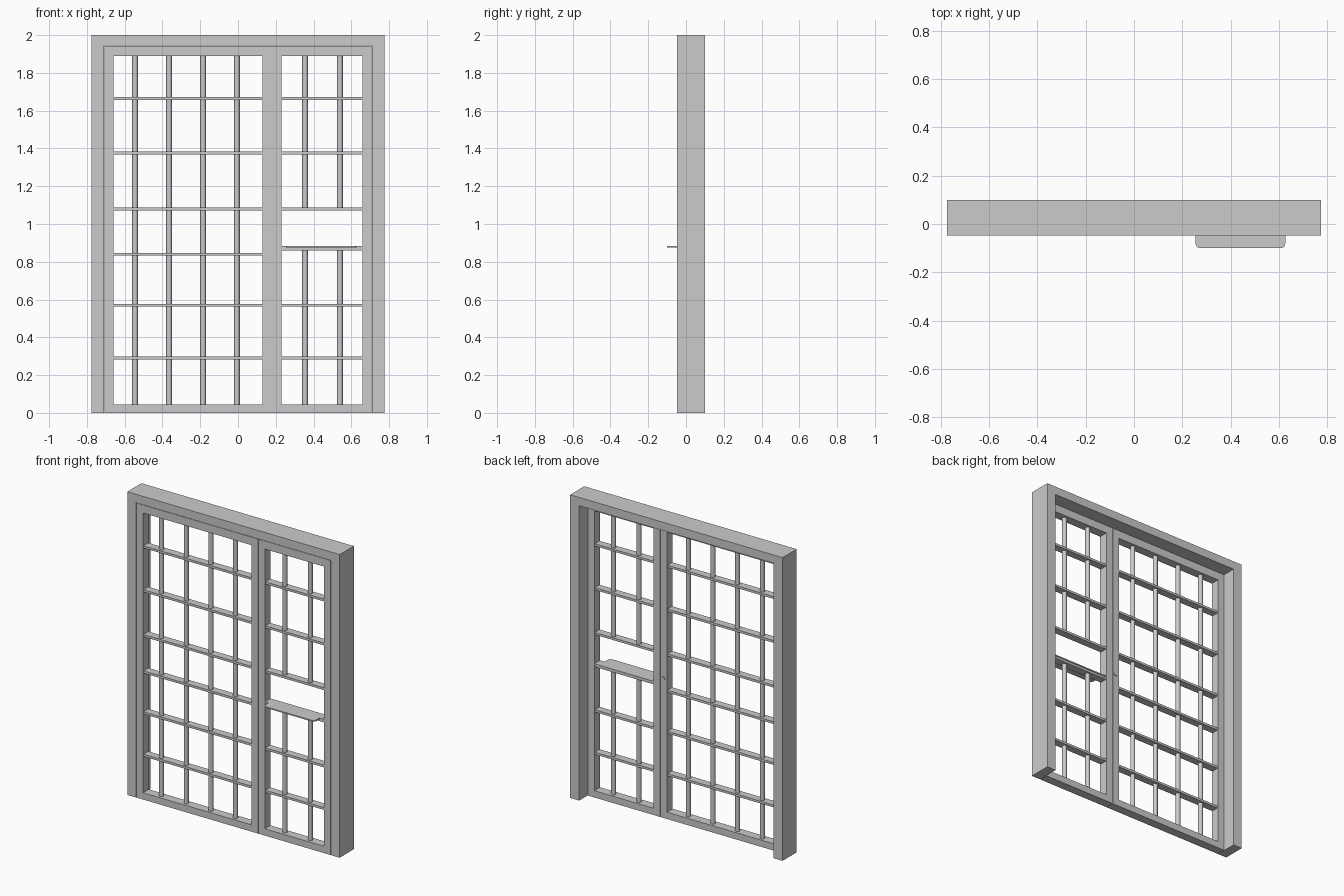
import bpy, bmesh, math
from mathutils import Matrix, Vector

if "Cube" in bpy.data.objects:
    bpy.data.objects.remove(bpy.data.objects["Cube"])

W, H = 0.775, 2.0            # outer half width, height
YF, YB = -0.047, 0.10        # frame front and back
YD = 0.012                   # back face of the door leaves
IX, IZ = 0.71, 1.945         # inside of outer frame
GAP = 0.002


def finish(name, bm, smooth=False):
    bmesh.ops.recalc_face_normals(bm, faces=bm.faces)
    me = bpy.data.meshes.new(name)
    bm.to_mesh(me)
    bm.free()
    ob = bpy.data.objects.new(name, me)
    bpy.context.collection.objects.link(ob)
    if smooth:
        bpy.ops.object.select_all(action='DESELECT')
        ob.select_set(True)
        bpy.context.view_layer.objects.active = ob
        bpy.ops.object.shade_smooth_by_angle(angle=math.radians(40))
    return ob


def extrude_profile(name, pts, vec):
    bm = bmesh.new()
    face = bm.faces.new([bm.verts.new(p) for p in pts])
    ext = bmesh.ops.extrude_face_region(bm, geom=[face], use_keep_orig=True)
    bmesh.ops.translate(bm, vec=vec, verts=[v for v in ext['geom'] if isinstance(v, bmesh.types.BMVert)])
    return finish(name, bm)


def add_box(bm, x0, x1, y0, y1, z0, z1):
    m = Matrix.Translation(((x0 + x1) / 2, (y0 + y1) / 2, (z0 + z1) / 2))
    bmesh.ops.create_cube(bm, size=1, matrix=m @ Matrix.Diagonal((x1 - x0, y1 - y0, z1 - z0, 1)))


def add_rod(bm, x, y, z0, z1, r):
    bmesh.ops.create_cone(bm, cap_ends=True, segments=12, radius1=r, radius2=r,
                          depth=z1 - z0, matrix=Matrix.Translation((x, y, (z0 + z1) / 2)))


def leaf_frame(name, x0, x1, ox0, ox1, oz0=0.045, oz1=1.89):
    # rectangular ring: outer and inner loops bridged front, back and sides
    bm = bmesh.new()
    z1 = IZ - GAP
    loops = []
    for y in (YF, YD):
        for a, b, c, d in ((x0, x1, 0, z1), (ox0, ox1, oz0, oz1)):
            loops.append([bm.verts.new((x, y, z)) for x, z in ((a, c), (b, c), (b, d), (a, d))])
    for p, q in ((0, 1), (1, 3), (3, 2), (2, 0)):
        for i in range(4):
            j = (i + 1) % 4
            bm.faces.new((loops[p][i], loops[p][j], loops[q][j], loops[q][i]))
    return finish(name, bm)


# outer frame: inverted U
u = [(-W, 0), (-IX, 0), (-IX, IZ), (IX, IZ), (IX, 0), (W, 0), (W, H), (-W, H)]
extrude_profile("outer_frame", [(x, YF, z) for x, z in u], Vector((0, YB - YF, 0)))

# door leaves
leaf_frame("wide_leaf", -IX + GAP, 0.18 - GAP / 2, -0.66, 0.13)
leaf_frame("narrow_leaf", 0.18 + GAP / 2, IX - GAP, 0.23, 0.66)

# grilles: flat cross bars with round uprights
YM = (YF + YD) / 2
BAR_Z = [0.29, 0.57, 1.08, 1.375, 1.665]
for name, x0, x1, zs, xs, spans in (
        ("wide", -0.66, 0.13, BAR_Z + [0.84], [-0.545, -0.365, -0.185, -0.005], [(0.045, 1.89)]),
        ("narrow", 0.23, 0.66, BAR_Z + [0.867], [0.355, 0.54], [(0.045, 0.867), (1.08, 1.89)])):
    bm = bmesh.new()
    for z in zs:
        add_box(bm, x0, x1, YM - 0.025, YM + 0.025, z - 0.0075, z + 0.0075)
    finish(name + "_cross_bars", bm)
    bm = bmesh.new()
    for x in xs:
        for z0, z1 in spans:
            add_rod(bm, x, YM, z0, z1, 0.015)
    finish(name + "_upright_bars", bm, smooth=True)

# pass-through shelf: full width in the opening, narrower rounded tongue in front
R, SX0, SX1, SY = 0.02, 0.255, 0.627, -0.10
arc = [math.radians(a) for a in range(0, 91, 18)]
shelf = [(0.66, YD), (0.23, YD), (0.23, YF), (SX0, YF)]
shelf += [(SX0 + R - R * math.cos(a), SY + R - R * math.sin(a)) for a in arc]
shelf += [(SX1 - R + R * math.sin(a), SY + R - R * math.cos(a)) for a in arc]
shelf += [(SX1, YF), (0.66, YF)]
extrude_profile("shelf", [(x, y, 0.8745) for x, y in shelf], Vector((0, 0, 0.008)))

# lock barrel on the back of the wide leaf
bm = bmesh.new()
bmesh.ops.create_cone(bm, cap_ends=True, segments=16, radius1=0.012, radius2=0.012, depth=0.01,
                      matrix=Matrix.Translation((0.158, YD, 0.92)) @ Matrix.Rotation(math.pi / 2, 4, 'X'))
finish("lock_barrel", bm, smooth=True)
